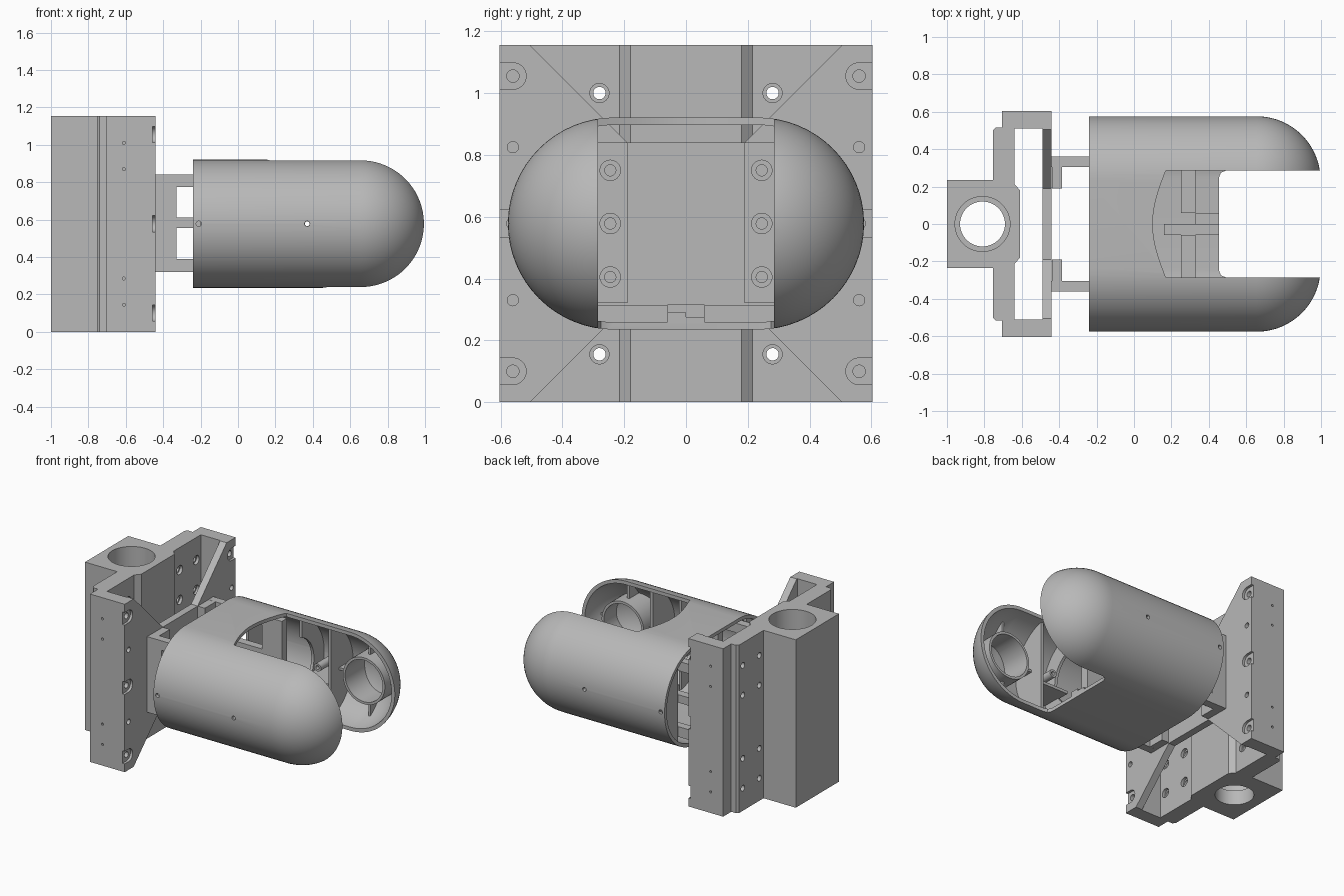
import bpy, bmesh
from math import pi, sin, cos
from mathutils import Matrix, Vector

if "Cube" in bpy.data.objects:
    bpy.data.objects.remove(bpy.data.objects["Cube"])

grey = bpy.data.materials.new("plain grey")
grey.use_nodes = True
grey.diffuse_color = (0.48, 0.48, 0.48, 1)
grey.node_tree.nodes["Principled BSDF"].inputs["Base Color"].default_value = (0.48, 0.48, 0.48, 1)

H = 1.155       # rail height
MID = 0.578     # height of the housing axis
R = 0.343       # housing end radius
SIDES = (-1, 1)


def finish(name, bm):
    bmesh.ops.recalc_face_normals(bm, faces=bm.faces)
    me = bpy.data.meshes.new(name)
    bm.to_mesh(me)
    bm.free()
    me.materials.append(grey)
    ob = bpy.data.objects.new(name, me)
    bpy.context.collection.objects.link(ob)
    return ob


def box(x, y, z, name="helper"):
    bm = bmesh.new()
    bmesh.ops.create_cube(bm, size=1)
    for v in bm.verts:
        v.co = Vector([(a + b) / 2 + c * (b - a) for (a, b), c in zip((x, y, z), v.co)])
    return finish(name, bm)


def cyl(axis, centre, r, length, name="helper", seg=32):
    bm = bmesh.new()
    turn = {"x": Matrix.Rotation(pi / 2, 4, "Y"), "y": Matrix.Rotation(pi / 2, 4, "X"),
            "z": Matrix.Identity(4)}[axis]
    bmesh.ops.create_cone(bm, cap_ends=True, segments=seg, radius1=r, radius2=r, depth=length,
                          matrix=Matrix.Translation(centre) @ turn)
    return finish(name, bm)


def prism(points, lo, hi, axis="z", name="helper"):
    """Extrude an outline: (x, y) along z, or (y, z) along x."""
    put = (lambda p, h: (p[0], p[1], h)) if axis == "z" else (lambda p, h: (h, p[0], p[1]))
    bm = bmesh.new()
    rings = [[bm.verts.new(put(p, h)) for p in points] for h in (lo, hi)]
    n = len(points)
    for i in range(n):
        j = (i + 1) % n
        bm.faces.new((rings[0][i], rings[0][j], rings[1][j], rings[1][i]))
    bm.faces.new(rings[0])
    bm.faces.new(rings[1])
    return finish(name, bm)


def mirrored(half):
    """Close a half outline by reflecting it in y."""
    return half + [(x, -y) for x, y in reversed(half)]


def boolean(ob, tool, mode="DIFFERENCE"):
    mod = ob.modifiers.new("cut", "BOOLEAN")
    mod.operation, mod.solver, mod.object = mode, "EXACT", tool
    bpy.context.view_layer.objects.active = ob
    bpy.ops.object.modifier_apply(modifier=mod.name)
    bpy.data.objects.remove(tool)


def capsule(r, start, name="helper"):
    """Stadium section lofted along x into a domed end."""
    n, steps, half = 32, 20, 0.233
    stations = [(start, r)] + [(0.655 + r * sin(t), r * cos(t))
                               for t in (i * pi / 2 / steps for i in range(steps))]
    stations.append((0.655 + r, r * 0.01))
    bm = bmesh.new()
    rings = []
    for x, rad in stations:
        ring = []
        for s, turn in ((1, -pi / 2), (-1, pi / 2)):
            for i in range(n + 1):
                a = turn + pi * i / n
                ring.append(bm.verts.new((x, s * half + rad * cos(a), MID + rad * sin(a))))
        rings.append(ring)
    m = len(rings[0])
    for a, b in zip(rings, rings[1:]):
        for i in range(m):
            bm.faces.new((a[i], a[(i + 1) % m], b[(i + 1) % m], b[i]))
    bm.faces.new(rings[0])
    bm.faces.new(rings[-1])
    return finish(name, bm)


# Rail carriage: channel section with a bored block behind it
carriage = prism(mirrored([(-1, 0.235), (-0.755, 0.235), (-0.755, 0.5), (-0.74, 0.515),
                           (-0.705, 0.515), (-0.705, 0.603), (-0.44, 0.603)]),
                 0, H, name="rail_carriage")
boolean(carriage, prism(mirrored([(-0.61, 0.18), (-0.64, 0.215), (-0.64, 0.51), (-0.49, 0.51)]),
                        -0.1, H + 0.1))
boolean(carriage, cyl("z", (-0.81, 0, H / 2), 0.12, 2, seg=64))
boolean(carriage, cyl("z", (-0.81, 0, 0.7), 0.147, 1.2, seg=64))

# Notches in the front plate
for flip in (False, True):
    notch = [(-0.54, 1.19), (0.54, 1.19), (0.19, 0.84), (-0.19, 0.84)]
    boolean(carriage, prism([(y, H - z if flip else z) for y, z in notch], -0.5, -0.4, "x"))

# Carriage screw pockets and holes
for s in SIDES:
    for z in (0.1, MID, H - 0.1):
        boolean(carriage, cyl("x", (-0.44, s * 0.56, z), 0.043, 0.034))
        boolean(carriage, box((-0.457, -0.4), sorted((s * 0.56, s * 0.7)), (z - 0.043, z + 0.043)))
        boolean(carriage, cyl("x", (-0.46, s * 0.56, z), 0.02, 0.06))
    for z in (0.33, H - 0.33):
        boolean(carriage, cyl("x", (-0.44, s * 0.56, z), 0.018, 0.06))
    for z in (0.155, 0.36, H - 0.36, H - 0.155):
        for y in (0.28, 0.46):
            boolean(carriage, cyl("x", (-0.7, s * y, z), 0.02, 0.2))
            boolean(carriage, cyl("x", (-0.64, s * y, z), 0.031, 0.04))
    for z in (0.145, 0.285, H - 0.285, H - 0.145):
        boolean(carriage, cyl("y", (-0.61, s * 0.603, z), 0.008, 0.06, seg=12))

# Housing shell: hollow, with a slot between the two domed lobes
shell = capsule(R, -0.24, "housing_shell")
boolean(shell, capsule(R - 0.024, -0.5))
arc = [(0.17 - 0.07 * cos(pi * i / 24), 0.285 * i / 12) for i in range(13)]
boolean(shell, prism(mirrored([(x, y) for x, y in arc[1:]] + [(1.3, 0.285)]), 0.4, 1.3))
boolean(shell, prism(mirrored([(0.455, 0.25), (0.465, 0.275), (0.49, 0.285), (1.3, 0.285)]), 0, 1.3))
for s in SIDES:
    for x in (-0.21, 0.37):
        boolean(shell, cyl("y", (x, s * 0.58, MID), 0.014, 0.2, seg=16))

for s in SIDES:
    side = "left" if s > 0 else "right"

    def span(a, b):
        return sorted((s * a, s * b))

    # Mounting bracket between carriage and housing
    bracket = box((-0.44, 0.12), span(0.305, 0.36), (0.32, 0.84), side + "_bracket")
    boolean(bracket, box((-0.4395, -0.385), span(0.19, 0.3595), (0.3205, 0.8395)), "UNION")
    for z in (0.39, 0.61):
        boolean(bracket, box((-0.33, -0.03), span(0.2, 0.5), (z, z + 0.165)))
    for z in (0.405, MID, 0.75):
        boolean(bracket, cyl("x", (-0.385, s * 0.245, z), 0.033, 0.03))
        boolean(bracket, cyl("x", (-0.385, s * 0.245, z), 0.018, 0.07))

    # Ribs and shelf inside the lobe, trimmed to the shell
    for name, x, y, z in (("rear_rib", (-0.2, -0.18), (0.37, 0.7), (0, 1.2)),
                          ("middle_rib", (0.25, 0.27), (0.31, 0.7), (0, 1.2)),
                          ("front_rib", (0.47, 0.49), (0.31, 0.7), (0, 1.2)),
                          ("shelf", (0.26, 0.48), (0.33, 0.7), (0.47, 0.49))):
        rib = box(x, span(*y), z, side + "_" + name)
        boolean(rib, capsule(R - 0.014, -0.23), "INTERSECT")
        if name == "middle_rib":
            boolean(rib, cyl("x", (0.26, s * 0.24, MID), 0.2, 0.2, seg=48))

    # Round socket with four fins in the dome
    socket = cyl("y", (0.72, s * 0.46, MID), 0.16, 0.24, side + "_socket", 48)
    boolean(socket, cyl("y", (0.72, s * 0.46, MID), 0.143, 0.4, seg=48))
    boolean(socket, capsule(R - 0.014, -0.23), "INTERSECT")
    for name, x, z in (("level_fin", (0.48, 1.1), (MID - 0.008, MID + 0.008)),
                       ("upright_fin", (0.712, 0.728), (0, 1.2))):
        fin = box(x, span(0.4, 0.7), z, side + "_" + name)
        boolean(fin, cyl("y", (0.72, s * 0.5, MID), 0.152, 0.6, seg=48))
        boolean(fin, capsule(R - 0.014, -0.23), "INTERSECT")

    # Screw post
    post = cyl("y", (0.37, s * 0.45, MID), 0.027, 0.23, side + "_screw_post")
    boolean(post, cyl("y", (0.37, s * 0.45, MID), 0.013, 0.5, seg=16))

    # Low wall on the housing floor
    box((0.25, 0.33), span(0.06, 0.285), (0.245, 0.315), side + "_floor_wall")

# Stepped tab in the middle of the floor
box((0.16, 0.455), (-0.06, 0), (0.245, 0.29), "floor_tab_high")
box((0.33, 0.455), (0, 0.06), (0.245, 0.275), "floor_tab_low")

# Smooth the curved faces, keep edges sharp
for ob in bpy.context.collection.objects:
    if ob.type == "MESH":
        bpy.ops.object.select_all(action="DESELECT")
        ob.select_set(True)
        bpy.context.view_layer.objects.active = ob
        bpy.ops.object.shade_smooth_by_angle(angle=pi / 6)
